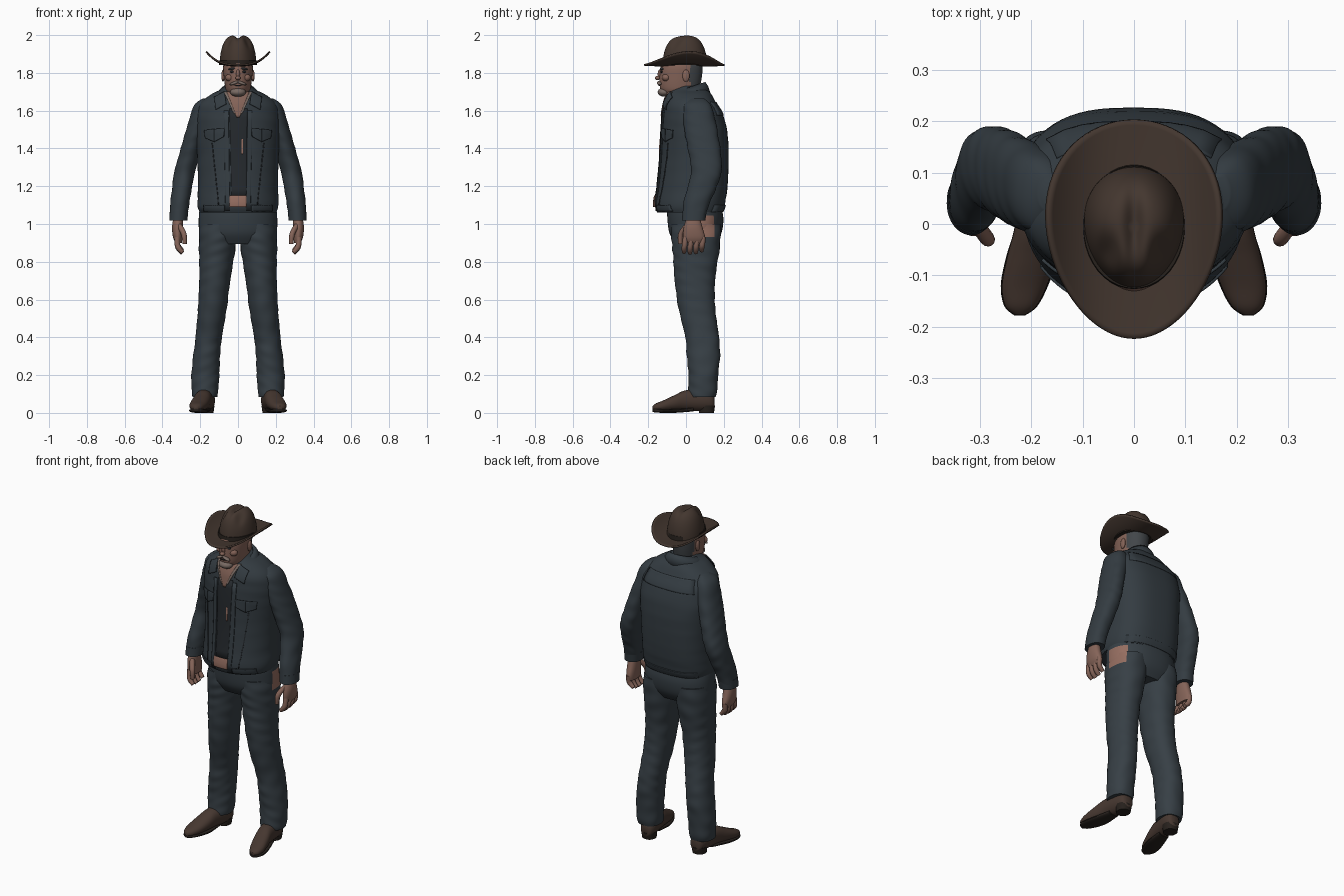
import bpy, bmesh, math
from mathutils import Vector, Matrix
from mathutils.bvhtree import BVHTree

if "Cube" in bpy.data.objects:
    bpy.data.objects.remove(bpy.data.objects["Cube"])


def material(name, rgb):
    m = bpy.data.materials.new(name)
    m.use_nodes = True
    m.diffuse_color = (*rgb, 1)
    m.node_tree.nodes["Principled BSDF"].inputs["Base Color"].default_value = (*rgb, 1)
    return m


denim = material("jacket denim", (.034, .045, .054))
jeans = material("trouser denim", (.038, .050, .060))
dark = material("dark shirt", (.018, .022, .026))
felt = material("brown felt", (.056, .037, .028))
leather = material("boot leather", (.062, .039, .030))
sole = material("dark sole", (.020, .015, .012))
skin = material("skin", (.235, .127, .098))
tan = material("copper tan", (.300, .155, .118))
beard_grey = material("beard grey", (.19, .145, .125))
hair = material("dark grey hair", (.055, .062, .068))


def finish(name, bm, mats, angle=45):
    bmesh.ops.recalc_face_normals(bm, faces=bm.faces)
    me = bpy.data.meshes.new(name)
    bm.to_mesh(me)
    bm.free()
    ob = bpy.data.objects.new(name, me)
    bpy.context.collection.objects.link(ob)
    for m in mats:
        me.materials.append(m)
    bpy.ops.object.select_all(action='DESELECT')
    ob.select_set(True)
    bpy.context.view_layer.objects.active = ob
    bpy.ops.object.shade_smooth_by_angle(angle=math.radians(angle))
    return ob


def spline(rows, steps):
    """Catmull-Rom interpolation through the section rows."""
    out = []
    for i in range(len(rows) - 1):
        a, b, c, d = (rows[max(0, min(len(rows) - 1, i + k))] for k in (-1, 0, 1, 2))
        for s in range(steps):
            t = s / steps
            out.append([q + .5 * t * (r - p + t * (2*p - 5*q + 4*r - e + t * (3*(q - r) + e - p)))
                        for p, q, r, e in zip(a, b, c, d)])
    return out + [list(rows[-1])]


def grid(bm, rings, closed=True):
    vs = [[bm.verts.new(p) for p in ring] for ring in rings]
    for a, b in zip(vs, vs[1:]):
        for j in range(len(a) if closed else len(a) - 1):
            k = (j + 1) % len(a)
            bm.faces.new((a[j], a[k], b[k], b[j]))
    return vs


def loft(name, rows, mats, along='z', side=1, n=40, back=2.3, wrinkle=0, steps=5, rule=None):
    """Rounded sections (x, y, z, half width, half depth) joined in a row."""
    bm = bmesh.new()
    rings = []
    for x, y, z, rx, ry in spline(rows, steps):
        ring = []
        for j in range(n):
            a = math.tau * j / n
            c, s = math.cos(a), math.sin(a)
            e = 2 / (back if s > 0 else 2)
            w = 1 + wrinkle * math.sin(75 * z + 2.5 * math.sin(a + 9 * z)) * math.cos(a * 2 + 11 * z)
            u = math.copysign(abs(c) ** e, c) * rx * w
            v = math.copysign(abs(s) ** e, s) * ry * w
            p = (x + u, y + v, z) if along == 'z' else (x + u, y, z + v)
            ring.append((p[0] * side, p[1], p[2]))
        rings.append(ring)
    vs = grid(bm, rings)
    bm.faces.new(vs[0])
    bm.faces.new(vs[-1])
    if rule:
        for f in bm.faces:
            f.material_index = int(rule(f.calc_center_median()))
    return finish(name, bm, mats)


def ball(name, loc, size, mat, tilt=0):
    bm = bmesh.new()
    m = Matrix.Translation(loc) @ Matrix.Rotation(tilt, 4, 'Y') @ Matrix.Diagonal((*size, 1))
    bmesh.ops.create_uvsphere(bm, u_segments=20, v_segments=12, radius=1, matrix=m)
    return finish(name, bm, [mat], 180)


def tube(name, pts, r, mat):
    cu = bpy.data.curves.new(name, 'CURVE')
    cu.dimensions, cu.bevel_depth, cu.use_fill_caps = '3D', r, True
    sp = cu.splines.new('NURBS')
    sp.points.add(len(pts) - 1)
    for i, p in enumerate(pts):
        sp.points[i].co = (*p, 1)
        sp.points[i].radius = .75 if i == len(pts) - 1 else 1
    sp.use_endpoint_u, sp.order_u = True, 3
    cu.materials.append(mat)
    bpy.context.collection.objects.link(bpy.data.objects.new(name, cu))


# Jacket body
torso = loft("jacket_body", [
    (0, .02, 1.06, .203, .172), (0, .02, 1.10, .214, .185), (0, .034, 1.2, .212, .186),
    (0, .044, 1.35, .215, .182), (0, .044, 1.48, .224, .176), (0, .035, 1.58, .222, .16),
    (0, .022, 1.64, .2, .138), (0, .017, 1.685, .145, .118), (0, .015, 1.71, .095, .1),
    (0, .015, 1.73, .07, .08)], [denim], n=64, back=2.7, wrinkle=.006)
bvh = BVHTree.FromPolygons([v.co for v in torso.data.vertices],
                           [list(p.vertices) for p in torso.data.polygons])


def plate(name, corners, mat, lift=.003, front=True):
    """Thin four-cornered (x, z) panel laid on the jacket surface."""
    a, b, c, d = (Vector(p) for p in corners)
    n, s, bm, rings = 10, (-1 if front else 1), bmesh.new(), []
    for i in range(n + 1):
        ring = []
        for j in range(n + 1):
            p = a.lerp(b, j / n).lerp(d.lerp(c, j / n), i / n)
            hit = bvh.ray_cast(Vector((p.x, s, p.y)), Vector((0, -s, 0)))[0]
            ring.append((p.x, (hit.y if hit else 0) + s * lift, p.y))
        rings.append(ring)
    grid(bm, rings, False)
    ob = finish(name, bm, [mat])
    mod = ob.modifiers.new("thickness", 'SOLIDIFY')
    mod.thickness, mod.offset = .006, 0


# Shirt, neck opening, buckle and front details
plate("shirt_front", [(-.034, 1.14), (.046, 1.14), (.05, 1.61), (-.045, 1.61)], dark, .002)
plate("neck_opening", [(-.008, 1.565), (.008, 1.565), (.062, 1.70), (-.062, 1.70)], skin, .004)
plate("belt_buckle", [(-.045, 1.09), (.045, 1.09), (.045, 1.15), (-.045, 1.15)], tan, .007)
plate("shirt_tag", [(.019, 1.37), (.027, 1.37), (.027, 1.45), (.019, 1.45)], tan, .005)
plate("back_yoke", [(-.17, 1.575), (.17, 1.575), (.15, 1.645), (-.15, 1.645)], denim, .001, False)
plate("back_hem", [(-.18, 1.065), (.18, 1.065), (.18, 1.10), (-.18, 1.10)], denim, .002, False)
for s, tag in ((-1, "right"), (1, "left")):
    def pair(name, pts, mat, lift):
        plate(tag + "_" + name, [(x * s, z) for x, z in pts], mat, lift)
    pair("placket", [(.042, 1.07), (.066, 1.07), (.074, 1.60), (.05, 1.60)], denim, .004)
    pair("scarf_edge", [(.01, 1.575), (.025, 1.59), (.075, 1.70), (.06, 1.70)], beard_grey, .006)
    pair("collar_wing", [(.062, 1.635), (.118, 1.605), (.125, 1.672), (.072, 1.70)], denim, .010)
    pair("pocket_flap_inner", [(.125, 1.435), (.076, 1.462), (.07, 1.507), (.125, 1.503)], denim, .006)
    pair("pocket_flap_outer", [(.125, 1.435), (.173, 1.455), (.178, 1.497), (.125, 1.503)], denim, .006)
    pair("chest_seam", [(.10, 1.10), (.105, 1.10), (.14, 1.43), (.135, 1.43)], dark, 0)
    pair("hem_band", [(.07, 1.068), (.18, 1.068), (.18, 1.10), (.07, 1.10)], denim, .003)

# Standing collar, open at the front and higher at the back
bm = bmesh.new()
rings = []
for rx, ry, low, high in ((.125, .118, 1.655, 1.69), (.100, .105, 1.685, 1.73), (.078, .09, 1.695, 1.752)):
    ring = []
    for j in range(41):
        a = math.radians(-52 + 284 * j / 40)
        t = (math.sin(a) + 1) / 2
        ring.append((rx * math.cos(a), .012 + ry * math.sin(a), low + (high - low) * t))
    rings.append(ring)
grid(bm, rings, False)
finish("standing_collar", bm, [denim]).modifiers.new("thickness", 'SOLIDIFY').thickness = .012


# Trousers: seat and legs, with a worn patch on the left hip
def worn(p):
    return p.x > .13 and .03 < p.y < .15 and .93 < p.z < 1.04


loft("trouser_seat", [(0, .05, .895, .17, .105), (0, .05, .95, .203, .137), (0, .05, 1.02, .208, .148),
                      (0, .045, 1.08, .203, .145), (0, .04, 1.13, .19, .14)],
     [jeans, tan], n=56, rule=worn)

for s, tag in ((-1, "right"), (1, "left")):
    loft(tag + "_trouser_leg", [
        (.105, .055, 1.0, .098, .132), (.108, .053, .92, .099, .13), (.113, .052, .83, .093, .12),
        (.123, .047, .7, .082, .107), (.136, .058, .55, .076, .097), (.155, .086, .4, .07, .089),
        (.166, .092, .3, .071, .088), (.173, .092, .2, .074, .078), (.175, .088, .12, .07, .077),
        (.175, .086, .085, .066, .072)], [jeans, tan], side=s, wrinkle=.022, rule=worn, steps=8)

    # Boots with sole and heel
    loft(tag + "_boot", [
        (.165, .152, .05, .022, .03), (.167, .14, .058, .038, .046), (.17, .10, .066, .048, .058),
        (.185, 0, .066, .046, .054), (.198, -.06, .052, .048, .042), (.213, -.12, .037, .044, .029),
        (.22, -.16, .03, .03, .02), (.222, -.177, .026, .01, .01)], [leather], 'y', s, n=28)
    loft(tag + "_boot_sole", [
        (.18, .04, .018, .034, .010), (.192, -.03, .012, .046, .010), (.2, -.07, .010, .050, .010),
        (.213, -.12, .010, .046, .010), (.22, -.16, .012, .032, .010), (.222, -.178, .014, .01, .008)],
         [sole], 'y', s, n=20, back=4)
    loft(tag + "_boot_heel", [(.168, .108, 0, .038, .04), (.168, .11, .04, .044, .044)],
         [sole], side=s, n=24, steps=1)

    # Sleeves and cuffs
    loft(tag + "_sleeve", [
        (.165, .06, 1.665, .02, .035), (.182, .06, 1.63, .05, .072), (.203, .07, 1.55, .056, .085),
        (.235, .087, 1.45, .054, .087), (.262, .103, 1.35, .055, .084), (.284, .107, 1.27, .055, .08),
        (.298, .08, 1.18, .052, .076), (.309, .053, 1.1, .05, .068), (.316, .04, 1.02, .045, .059)],
         [denim], side=s, wrinkle=.022, steps=7)
    loft(tag + "_cuff", [(.312, .046, 1.07, .049, .064), (.316, .04, 1.018, .048, .062)],
         [denim], side=s, steps=1)

    # Hands
    loft(tag + "_palm", [(.317, .038, 1.03, .026, .036), (.32, .038, .98, .029, .05),
                         (.319, .043, .93, .025, .058), (.314, .044, .9, .018, .05)], [skin], side=s, n=24)
    for i in range(4):
        y = -.002 + .031 * i
        drop = (.004, 0, .002, .012)[i]
        tube(f"{tag}_finger_{i + 1}", [(s * .321, y, .93), (s * .324, y - .004, .895),
             (s * .312, y - .008, .862 + drop), (s * .293, y - .008, .846 + drop)], .0145, skin)
    tube(tag + "_thumb", [(s * .31, .005, .99), (s * .29, -.022, .96), (s * .283, -.032, .93),
                          (s * .282, -.03, .895)], .0145, skin)

    # Paired face features
    ball(tag + "_ear", (s * .079, .0, 1.785), (.009, .019, .032), skin)
    ball(tag + "_eye", (s * .03, -.129, 1.806), (.013, .006, .006), dark)
    ball(tag + "_brow", (s * .032, -.128, 1.822), (.022, .010, .006), hair, s * .15)
    ball(tag + "_moustache", (s * .02, -.141, 1.746), (.026, .013, .008), beard_grey, s * .35)
    ball(tag + "_cheek", (s * .042, -.105, 1.775), (.025, .022, .020), skin)

# Head with hair at the back
loft("head", [(0, .03, 1.58, .06, .07), (0, .015, 1.655, .06, .075), (0, -.02, 1.685, .055, .09),
              (0, -.032, 1.715, .066, .104), (0, -.028, 1.78, .075, .112), (0, -.022, 1.84, .078, .11),
              (0, -.005, 1.885, .06, .085)], [skin, hair], n=48, back=2.2,
     rule=lambda p: p.y > .022 and p.z > 1.71)
ball("nose_tip", (0, -.150, 1.773), (.014, .015, .011), skin)
ball("nose_bridge", (0, -.137, 1.793), (.010, .013, .026), skin)
ball("chin_beard", (0, -.115, 1.698), (.042, .035, .024), beard_grey)
ball("mouth", (0, -.141, 1.734), (.018, .005, .003), dark)

# Hat brim: egg outline with sides rolled up
bm = bmesh.new()
rings = []
for k in range(11):
    f = .5 + .5 * k / 10
    ring = []
    for j in range(72):
        a = math.tau * j / 72
        x = f * .168 * math.cos(a) * (1 + .13 * math.sin(a))
        y = -.01 + f * .213 * math.sin(a)
        ring.append((x, y, 1.836 + .006 * (y / .215) ** 2 + .075 * abs(x / .168) ** 2.6))
    rings.append(ring)
grid(bm, rings)
mod = finish("hat_brim", bm, [felt], 60).modifiers.new("thickness", 'SOLIDIFY')
mod.thickness, mod.offset = .009, 0

# Hat crown: dome with centre crease and front pinches
bm = bmesh.new()
rings = []
for k in range(1, 25):
    f = math.sin(math.pi / 2 * k / 24)
    ring = []
    for j in range(64):
        a = math.tau * j / 64
        x = f * .097 * math.cos(a) * (1 + .1 * math.sin(a))
        y = -.006 + f * .118 * math.sin(a)
        z = 1.842 + .158 * max(0, 1 - f ** 3.4) ** .55
        z -= .020 * math.exp(-(x / .016) ** 2 - ((y + .01) / .08) ** 2)
        z -= .026 * math.exp(-((abs(x) - .055) / .022) ** 2 - ((y + .06) / .035) ** 2) * (1 - f ** 6)
        ring.append((x, y, z))
    rings.append(ring)
vs = grid(bm, rings)
bm.faces.new(vs[0])
finish("hat_crown", bm, [felt], 60)
loft("hat_band", [(0, -.006, 1.842, .1, .121), (0, -.006, 1.868, .098, .119)], [sole], steps=1, back=2)
